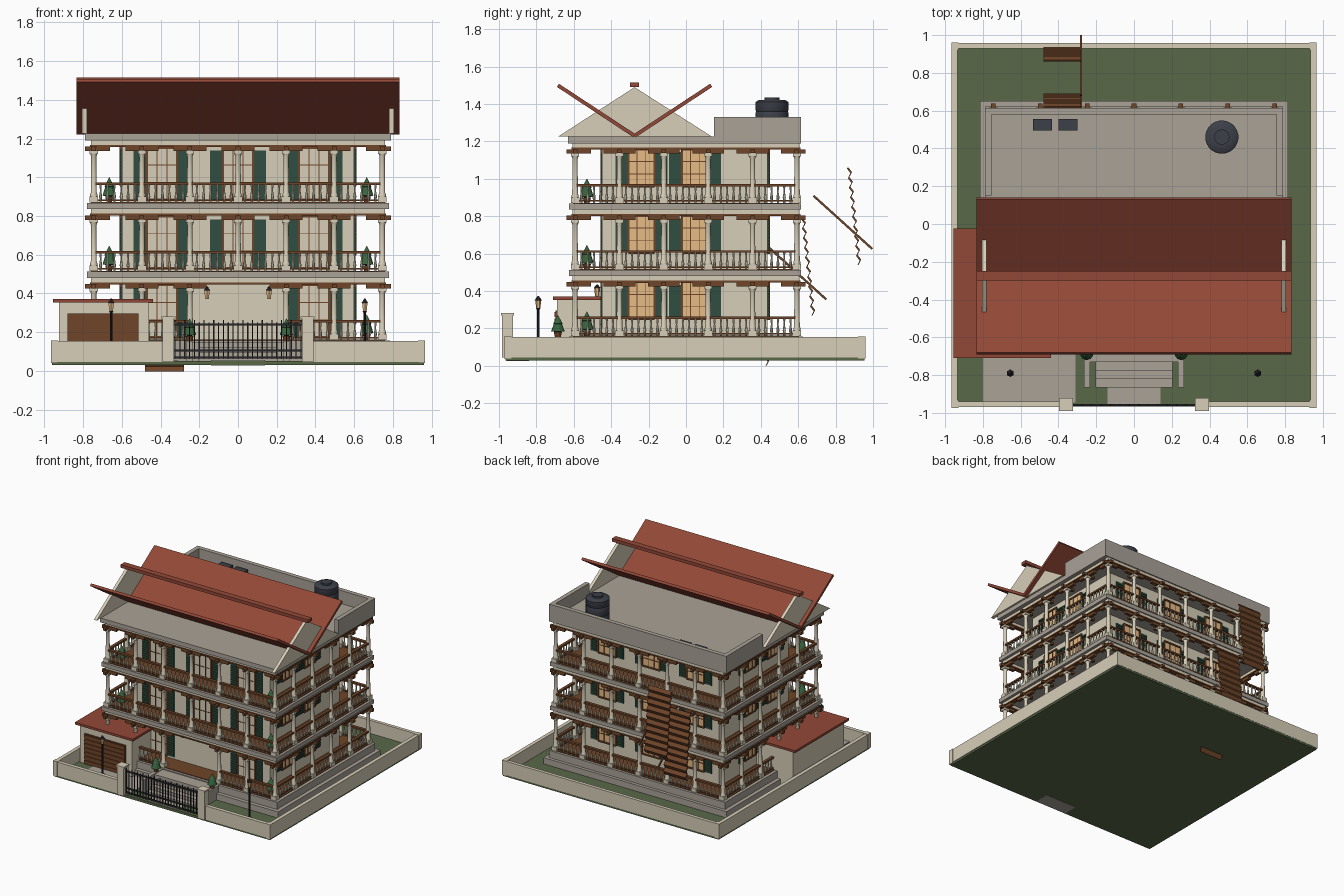
import bpy, bmesh, math
from mathutils import Matrix, Vector

if "Cube" in bpy.data.objects:
    bpy.data.objects.remove(bpy.data.objects["Cube"])

COL = dict(cream=(.68, .62, .48), stone=(.40, .36, .31), grass=(.10, .14, .065), roof=(.29, .065, .038),
           wood=(.16, .06, .022), green=(.03, .075, .052), glass=(.80, .50, .24), iron=(.02, .02, .025),
           tank=(.045, .05, .065), leaf=(.04, .13, .05))
MATS, PARTS = {}, {}
I = Matrix.Identity(4)


def part(name, col):
    if name not in PARTS:
        PARTS[name] = (bmesh.new(), col)
    return PARTS[name][0]


def box(name, col, x0, x1, y0, y1, z0, z1, M=I):
    T = Matrix.Translation(((x0 + x1) / 2, (y0 + y1) / 2, (z0 + z1) / 2))
    S = Matrix.Diagonal((x1 - x0, y1 - y0, z1 - z0, 1))
    bmesh.ops.create_cube(part(name, col), size=1, matrix=M @ T @ S)


def lathe(name, col, prof, n, x, y, z, M=I):
    bm = part(name, col)
    rings = [[bm.verts.new(M @ Vector((x + r * math.cos(2 * math.pi * (k + .5) / n),
                                       y + r * math.sin(2 * math.pi * (k + .5) / n), z + h)))
              for k in range(n)] for r, h in prof]
    for a, b in zip(rings, rings[1:]):
        for k in range(n):
            bm.faces.new((a[k], a[(k + 1) % n], b[(k + 1) % n], b[k]))
    bm.faces.new(rings[0][::-1])
    bm.faces.new(rings[-1])


def prism(name, col, pts, x0, x1):
    """Extrude a (y, z) outline along x."""
    bm = part(name, col)
    a = [bm.verts.new((x0, y, z)) for y, z in pts]
    b = [bm.verts.new((x1, y, z)) for y, z in pts]
    n = len(pts)
    faces = [bm.faces.new(a), bm.faces.new(b[::-1])]
    faces += [bm.faces.new((a[k], b[k], b[(k + 1) % n], a[(k + 1) % n])) for k in range(n)]
    bmesh.ops.recalc_face_normals(bm, faces=faces)


# grounds: lawn, perimeter wall, drive and path
box("lawn", "grass", -.96, .96, -.965, .955, .03, .05)
for s in (-1, 1):
    box("perimeter_wall", "cream", s * .95 - .015, s * .95 + .015, -.97, .955, .045, .155)
    box("perimeter_wall", "cream", min(s * .34, s * .96), max(s * .34, s * .96), -.97, -.94, .045, .155)
    for y in (-.953, .94):
        box("wall_posts", "cream", s * .948 - .019, s * .948 + .019, y - .02, y + .02, .04, .158)
    box("gate_pillars", "cream", s * .36 - .03, s * .36 + .03, -.985, -.925, .045, .27)
    box("gate_pillars", "cream", s * .36 - .036, s * .36 + .036, -.99, -.92, .27, .282)
box("perimeter_wall", "cream", -.96, .96, .93, .957, .045, .155)
box("driveway", "stone", -.80, -.31, -.945, -.66, .045, .054)
box("path", "stone", -.14, .14, -.96, -.84, .027, .055)

# iron gate
for z in (.065, .10, .235):
    box("gate", "iron", -.33, .33, -.963, -.953, z, z + .01)
for k in range(27):
    x = -.325 + .025 * k
    box("gate", "iron", x - .003, x + .003, -.961, -.955, .06, .262 if k % 2 == 0 else .25)

# plinth and entrance steps
box("plinth", "stone", -.815, .815, -.655, .65, .045, .10)
box("plinth", "stone", -.785, .785, -.625, .625, .10, .157)
for k in range(4):
    w = .24 if k == 3 else .205
    box("steps", "stone", -w, w, -.865 + .045 * k, -.60, .045, .072 + .026 * k)
for s in (-1, 1):
    box("step_cheeks", "stone", s * .25 - .016, s * .25 + .016, -.865, -.62, .045, .155)

# main body
box("house_body", "cream", -.6, .6, -.45, .437, .10, 1.2)
FLOORS = [.16, .515, .87]


def opening(M, d, u, w, z0, z1):
    """Lit window with frame, glazing bars and a pair of louvred shutters."""
    h = w / 2
    box("window_panes", "glass", u - h, u + h, -d - .005, -d + .01, z0, z1, M)
    for e in (-h, h):
        box("window_frames", "wood", u + e - .006, u + e + .006, -d - .012, -d, z0, z1, M)
    for e in (z0, z1):
        box("window_frames", "wood", u - h, u + h, -d - .012, -d, e - .006, e + .006, M)
    for e in (-h / 3, h / 3):
        box("window_frames", "wood", u + e - .002, u + e + .002, -d - .009, -d, z0, z1, M)
    for k in (1, 2):
        z = z0 + (z1 - z0) * k / 3
        box("window_frames", "wood", u - h, u + h, -d - .009, -d, z - .002, z + .002, M)
    for s in (-1, 1):
        c = u + s * (h + .036)
        box("shutters", "green", c - .032, c + .032, -d - .006, -d, z0, z1 - .015, M)
        n = int((z1 - z0) / .02)
        for k in range(n):
            z = z0 + .012 + k * (z1 - z0 - .03) / n
            box("shutters", "green", c - .026, c + .026, -d - .013, -d, z, z + .009, M)


BAL = [(.006, 0), (.006, .012), (.009, .03), (.004, .06), (.006, .085), (.006, .092)]
SIDES = [(0, .745, .593, 6, .445), (90, .593, .745, 5, .6), (180, .745, .593, 6, .437), (270, .593, .745, 5, .6)]
for i, f in enumerate(FLOORS):
    # floor slab, wooden deck, recessed trim
    if i:
        box("floor_slabs", "stone", -.78, .78, -.625, .615, f - .035, f - .003)
    for s in (-1, 1):
        box("decks", "wood", -.76, .76, min(s * .44, s * .605), max(s * .44, s * .605), f - .006, f + .002)
        box("decks", "wood", min(s * .6, s * .76), max(s * .6, s * .76), -.44, .44, f - .006, f + .002)
    for ang, L, D, n, d in SIDES:
        M = Matrix.Rotation(math.radians(ang), 4, 'Z')
        front = ang == 0
        us = [-L + 2 * L * k / n for k in range(n + 1)]
        # entablature strips over the columns
        box("beams", "cream", -L - .015, L + .015, -D - .013, -D + .013, f + .296, f + .321, M)
        box("beam_trim", "wood", -L - .02, L + .02, -D - .018, -D + .018, f + .287, f + .297, M)
        for k, u in enumerate(us):
            if front and i == 0 and k == 3:
                continue
            a, b = max(u - .085, -L - .045), min(u + .085, L + .045)
            box("brackets", "wood", a, b, -D - .012, -D + .012, f + .265, f + .288, M)
            box("brackets", "wood", u - .012, u + .012, -D - .045, -D + .06, f + .268, f + .288, M)
            if k == n:
                continue
            # columns
            box("column_blocks", "cream", u - .023, u + .023, -D - .023, -D + .023, f, f + .03, M)
            box("column_blocks", "cream", u - .021, u + .021, -D - .021, -D + .021, f + .25, f + .268, M)
            lathe("column_shafts", "cream", [(.02, .03), (.02, .04), (.016, .05), (.0135, .235), (.019, .25)],
                  12, u, -D, f, M)
        for k in range(n):
            if front and i == 0 and k in (2, 3):
                continue
            # balustrade bay
            box("handrails", "wood", us[k], us[k + 1], -D - .012, -D + .012, f + .09, f + .103, M)
            box("bottom_rails", "wood", us[k], us[k + 1], -D - .008, -D + .008, f + .008, f + .016, M)
            for j in range(1, 7):
                lathe("balusters", "cream", BAL, 8, us[k] + (us[k + 1] - us[k]) * j / 7, -D, f, M)
        # windows
        if ang in (0, 180):
            for u in (-.393, 0, .393):
                if not (front and i == 0 and u == 0):
                    opening(M, d, u, .155, f + .015 if front else f + .09, f + .283)
        else:
            m = 1 if ang == 90 else -1
            for u in (-.238, .048):
                opening(M, d, m * u, .14, f + .09, f + .288)


def tree(x, y, z, h=.13):
    lathe("pots", "wood", [(.014, 0), (.022, .03)], 10, x, y, z)
    lathe("topiary", "leaf", [(.006, .03), (.036, .035), (.022, h * .62), (.026, h * .63), (.001, h)], 10, x, y, z)


for s in (-1, 1):
    for f in FLOORS:
        tree(s * .665, -.53, f)
    tree(s * .25, -.685, .15, .12)
    # lamp posts and wall lanterns
    lathe("lamp_posts", "iron", [(.016, 0), (.016, .02), (.008, .03), (.007, .255), (.014, .265)], 8, s * .655, -.79, .045)
    lathe("lamp_glass", "glass", [(.011, 0), (.016, .04)], 6, s * .655, -.79, .31)
    lathe("lamp_caps", "iron", [(.02, 0), (.003, .024)], 6, s * .655, -.79, .35)
    lathe("lamp_glass", "glass", [(.011, 0), (.016, .045)], 6, s * .16, -.475, .37)
    lathe("lamp_caps", "iron", [(.02, 0), (.003, .02)], 6, s * .16, -.475, .415)

# garage
box("garage", "cream", -.925, -.46, -.69, -.04, .045, .352)
box("garage_roof", "roof", -.955, -.44, -.71, -.025, .352, .37)
box("garage_door", "wood", -.88, -.515, -.698, -.69, .05, .295)
for k in range(7):
    box("garage_door_slats", "wood", -.878, -.517, -.703, -.69, .056 + .034 * k, .083 + .034 * k)

# roof deck, parapet, gables
box("roof_slab", "stone", -.79, .79, -.63, .615, 1.19, 1.225)
for s in (-1, 1):
    box("parapet", "stone", min(s * .755, s * .79), max(s * .755, s * .79), .15, .61, 1.22, 1.33)
    prism("gables", "cream", [(-.685, 1.225), (.14, 1.225), (-.275, 1.49)], s * .7925 - .0125, s * .7925 + .0125)
    # roof planes slope up and outward from a low valley
    P = Matrix.Translation((0, -.275 + s * .205, 1.365)) @ Matrix.Rotation(s * math.atan2(.27, .41), 4, 'X')
    box("roof_planes", "roof", -.835, .835, -.245, .245, -.01, .01, P)
box("parapet", "stone", -.79, .79, .58, .615, 1.22, 1.33)
box("ridge_cap", "roof", -.835, .835, -.3, -.25, 1.49, 1.515)

# rooftop tank and boxes
lathe("water_tank", "tank", [(.088, 0), (.088, .06), (.085, .065), (.088, .07), (.088, .13), (.085, .135), (.088, .14),
                             (.088, .185), (.075, .195), (.04, .197), (.04, .21)], 24, .465, .46, 1.225)
for x in (-.485, -.35):
    box("rooftop_units", "tank", x - .051, x + .051, .495, .555, 1.225, 1.29)

# rear stair flights: steep zigzag sheets with leaning handrails
for k in (-1, 0, 1):
    oy, oz = .246 * k, .27 * k
    pts = []
    for j in range(11):
        y, z = .622 + .0055 * j + oy, .792 - .052 * j + oz
        pts += [(y, z), (y + .019, z - .026)]
    pts = pts[:-1]
    prism("stair_flights", "wood", pts + [(y - .008, z - .006) for y, z in pts[::-1]], -.48, -.28)
    R = Matrix.Translation((-.28, .5925 + oy, .4975 + oz)) @ Matrix.Rotation(-math.atan2(.285, .315), 4, 'X')
    box("stair_handrails", "wood", -.005, .005, -.212, .212, -.006, .006, R)

# turn the gathered parts into objects
for name, (bm, col) in PARTS.items():
    me = bpy.data.meshes.new(name)
    bm.to_mesh(me)
    bm.free()
    if col not in MATS:
        MATS[col] = bpy.data.materials.new(col)
        MATS[col].diffuse_color = (*COL[col], 1)
    me.materials.append(MATS[col])
    ob = bpy.data.objects.new(name, me)
    bpy.context.collection.objects.link(ob)
    if name in ("column_shafts", "water_tank", "lamp_posts"):
        bpy.ops.object.select_all(action='DESELECT')
        ob.select_set(True)
        bpy.context.view_layer.objects.active = ob
        bpy.ops.object.shade_smooth_by_angle(angle=math.radians(35))

for m in bpy.data.materials:
    if m.users and not m.is_grease_pencil:
        m.use_nodes = True
        m.node_tree.nodes["Principled BSDF"].inputs["Base Color"].default_value = m.diffuse_color
